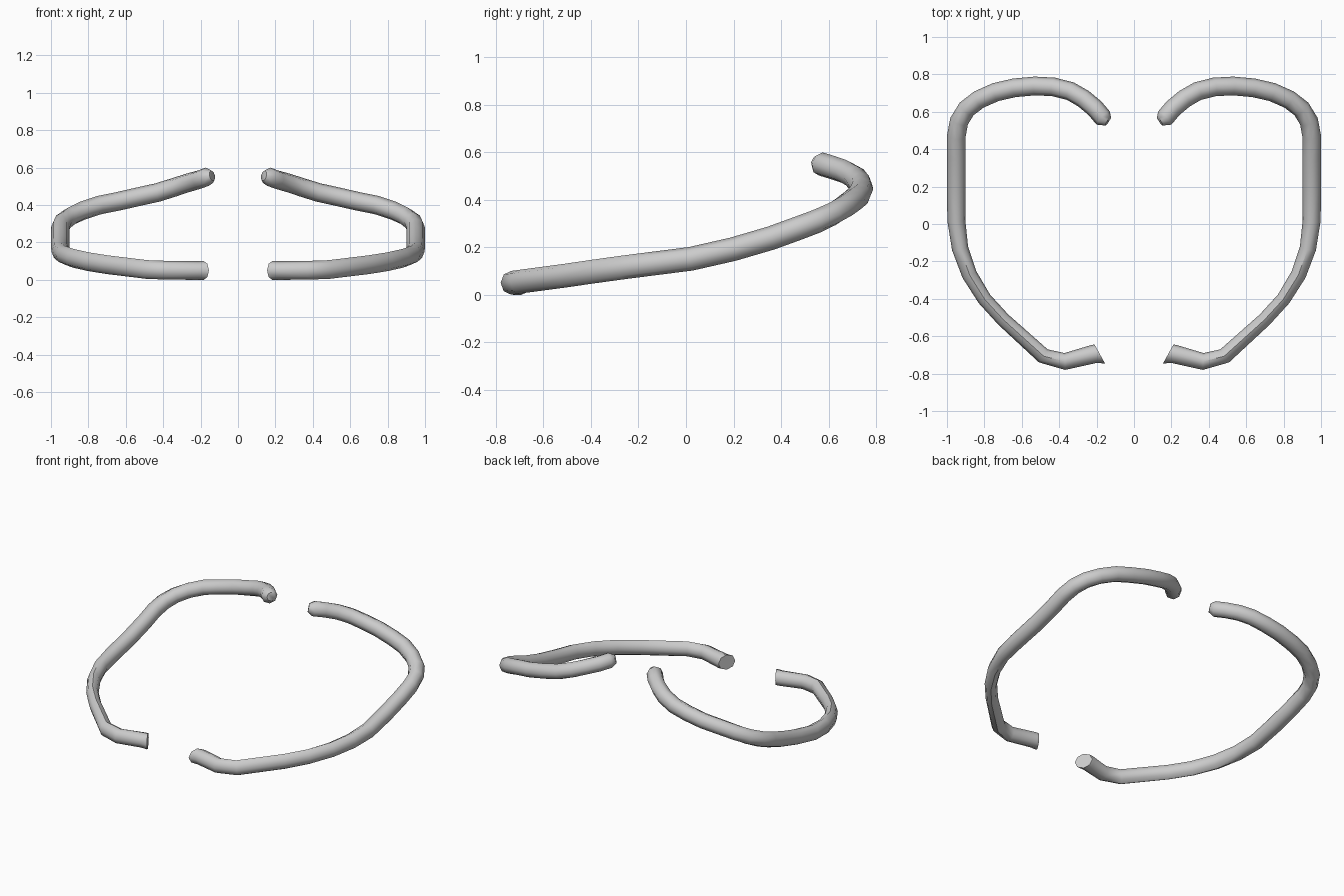
import bpy, bmesh
from math import cos, sin, pi
from mathutils import Vector

if "Cube" in bpy.data.objects:
    bpy.data.objects.remove(bpy.data.objects["Cube"])

SIDES = 8
R = 0.05

# Centre line of the right half, back tip to front tip: x, y, z, half width
PATH = [
    (0.138, 0.550, 0.557, 0.028), (0.165, 0.567, 0.551, 0.05),
    (0.21, 0.62, 0.535, 0.05), (0.27, 0.67, 0.518, 0.05),
    (0.34, 0.71, 0.495, 0.05), (0.43, 0.733, 0.467, 0.05),
    (0.53, 0.738, 0.445, 0.05), (0.64, 0.728, 0.42, 0.05),
    (0.74, 0.705, 0.40, 0.05), (0.83, 0.665, 0.37, 0.05),
    (0.895, 0.615, 0.34, 0.05), (0.935, 0.55, 0.31, 0.05),
    (0.95, 0.47, 0.28, 0.05), (0.95, 0.36, 0.24, 0.05),
    (0.95, 0.20, 0.193, 0.05), (0.95, 0.02, 0.152, 0.048),
    (0.93, -0.13, 0.133, 0.044), (0.88, -0.27, 0.115, 0.041),
    (0.80, -0.40, 0.097, 0.038), (0.70, -0.51, 0.081, 0.038),
    (0.485, -0.705, 0.055, 0.042), (0.37, -0.735, 0.051, 0.045),
    (0.215, -0.695, 0.05, 0.05), (0.183, -0.695, 0.05, 0.057),
]


def sweep(name, path, end_dir):
    """Skin a closed tube over the path; end_dir tilts the last ring."""
    bm = bmesh.new()
    pts = [Vector(p[:3]) for p in path]
    rings = []
    last = len(pts) - 1
    for i, p in enumerate(pts):
        t = (pts[min(i + 1, last)] - pts[max(i - 1, 0)]).normalized()
        if i == last:
            t = end_dir.normalized()
        n = Vector((t.y, -t.x, 0)).normalized()
        b = t.cross(n)
        w = path[i][3]
        h = w if i == 0 else R
        rings.append([bm.verts.new(p + n * w * cos(2 * pi * k / SIDES)
                                   + b * h * sin(2 * pi * k / SIDES))
                      for k in range(SIDES)])
    for a, c in zip(rings, rings[1:]):
        for k in range(SIDES):
            j = (k + 1) % SIDES
            bm.faces.new((a[k], a[j], c[j], c[k]))
    bm.faces.new(rings[0])
    bm.faces.new(rings[-1])
    bmesh.ops.recalc_face_normals(bm, faces=bm.faces)
    mesh = bpy.data.meshes.new(name)
    bm.to_mesh(mesh)
    bm.free()
    obj = bpy.data.objects.new(name, mesh)
    bpy.context.collection.objects.link(obj)
    return obj


# Bent tube, mirrored into a left and right half
frame = sweep("bent_tube_pair", PATH, Vector((-0.87, 0.48, 0)))
frame.modifiers.new("mirror", 'MIRROR').use_mirror_merge = False
bpy.context.view_layer.objects.active = frame
frame.select_set(True)
bpy.ops.object.shade_smooth_by_angle(angle=0.9)
